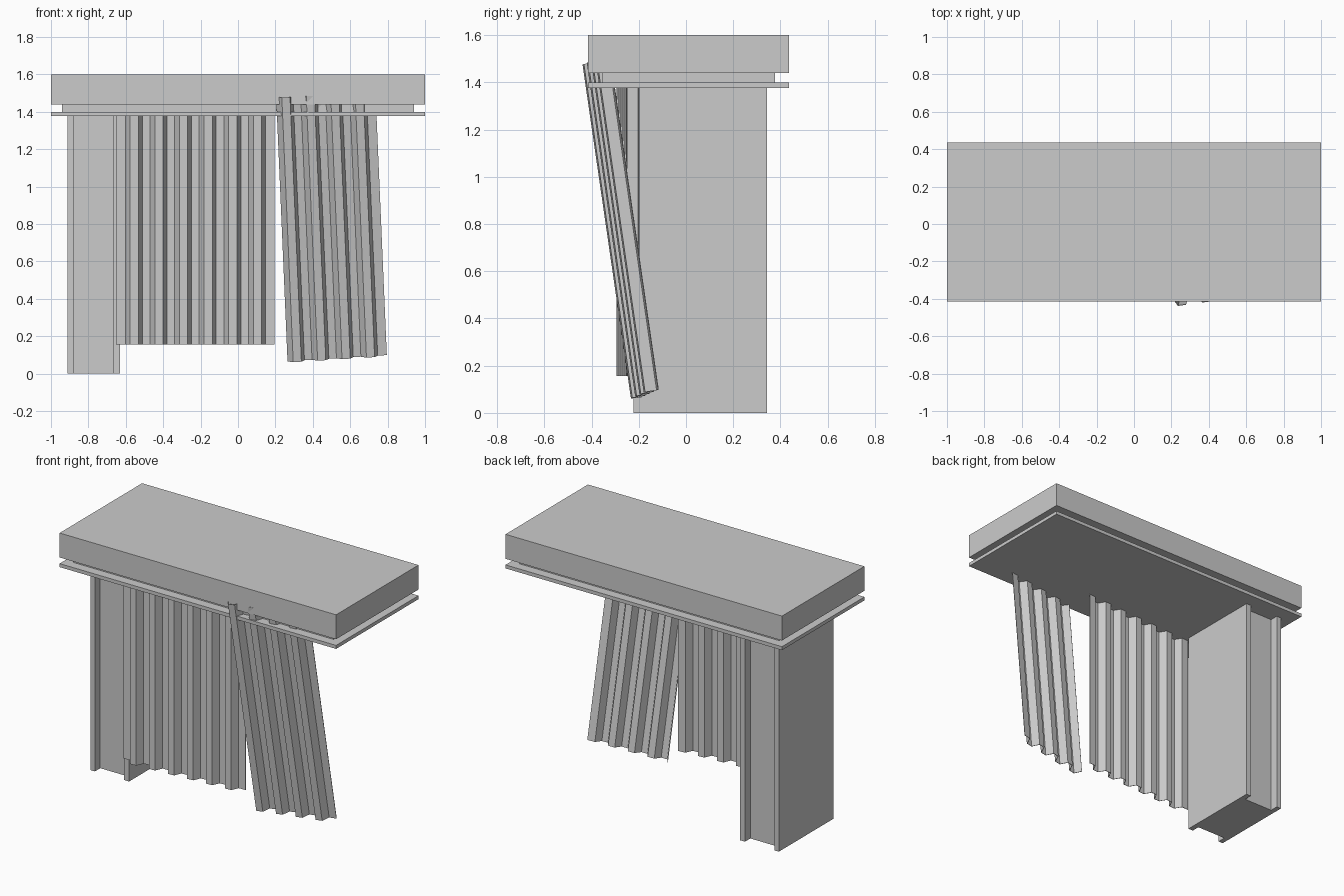
import bpy
from mathutils import Vector

if "Cube" in bpy.data.objects:
    bpy.data.objects.remove(bpy.data.objects["Cube"])


def add_mesh(name, verts, faces):
    mesh = bpy.data.meshes.new(name)
    mesh.from_pydata(verts, [], faces)
    mesh.update()
    obj = bpy.data.objects.new(name, mesh)
    bpy.context.collection.objects.link(obj)
    return obj


def box(name, lo, hi):
    bpy.ops.mesh.primitive_cube_add(size=1)
    obj = bpy.context.object
    obj.name = name
    obj.location = [(a + b) / 2 for a, b in zip(lo, hi)]
    obj.scale = [b - a for a, b in zip(lo, hi)]
    return obj


def prism(name, outline, z0, z1):
    n = len(outline)
    verts = [(x, y, z) for z in (z0, z1) for x, y in outline]
    faces = [(i, (i + 1) % n, n + (i + 1) % n, n + i) for i in range(n)]
    faces += [tuple(reversed(range(n))), tuple(range(n, 2 * n))]
    return add_mesh(name, verts, faces)


# Trapezoid ribs: pitch = flat + slope + flat + slope
FLAT, SLOPE, DEPTH = 0.0425, 0.0235, 0.046


def corrugated(name, origin, right, up, height, ribs, lead, tail):
    """Ribbed sheet: ribs run along up, spread along right, stand out to the front."""
    origin, up = Vector(origin), Vector(up).normalized()
    right = Vector(right)
    right = (right - up * right.dot(up)).normalized()
    back = up.cross(right)
    profile = [(0, 0)] if lead else []
    x = lead
    for i in range(ribs):
        for step, out in ((0, 0), (SLOPE, 1), (FLAT, 1), (SLOPE, 0)):
            x += step
            profile.append((x, out))
        x += FLAT if i < ribs - 1 else tail
    profile.append((x, 0))
    n = len(profile)
    verts = [origin + right * px - back * (DEPTH * out) + up * h
             for h in (0, height) for px, out in profile]
    faces = [(i, i + 1, n + i + 1, n + i) for i in range(n - 1)]
    sheet = add_mesh(name, verts, faces)
    mod = sheet.modifiers.new("thickness", 'SOLIDIFY')
    mod.thickness = 0.003
    mod.offset = 0
    return sheet


# Counter top: thick slab, recessed core and thin lower plate
box("counter_slab", (-1, -0.415, 1.44), (1, 0.437, 1.60))
box("recessed_core", (-0.94, -0.355, 1.395), (0.94, 0.377, 1.445))
box("lower_plate", (-1, -0.415, 1.377), (1, 0.437, 1.40))

# Pedestal leg: H-shaped section with shallow channels front and back
xl, xr, yf, yb, d = -0.912, -0.632, -0.223, 0.343, 0.055
il, ir = xl + 0.033, xr - 0.035
prism("pedestal_leg", [
    (xl, yf), (il, yf), (il, yf + d), (ir, yf + d), (ir, yf), (xr, yf),
    (xr, yb), (ir, yb), (ir, yb - d), (il, yb - d), (il, yb), (xl, yb)],
    0, 1.38)

# Fixed corrugated front panel, slightly turned
corrugated("fixed_front_panel", (-0.652, -0.252, 0.157), (1, 0.063, 0),
           (0, 0, 1), 1.225, 6, 0.05, 0.05)

# Loose corrugated panel leaning outward at the top
corrugated("leaning_panel", (0.266, -0.19, 0.066), (0.99, 0.137, 0.062),
           (-0.043, -0.145, 1), 1.43, 4, 0, 0.05)
